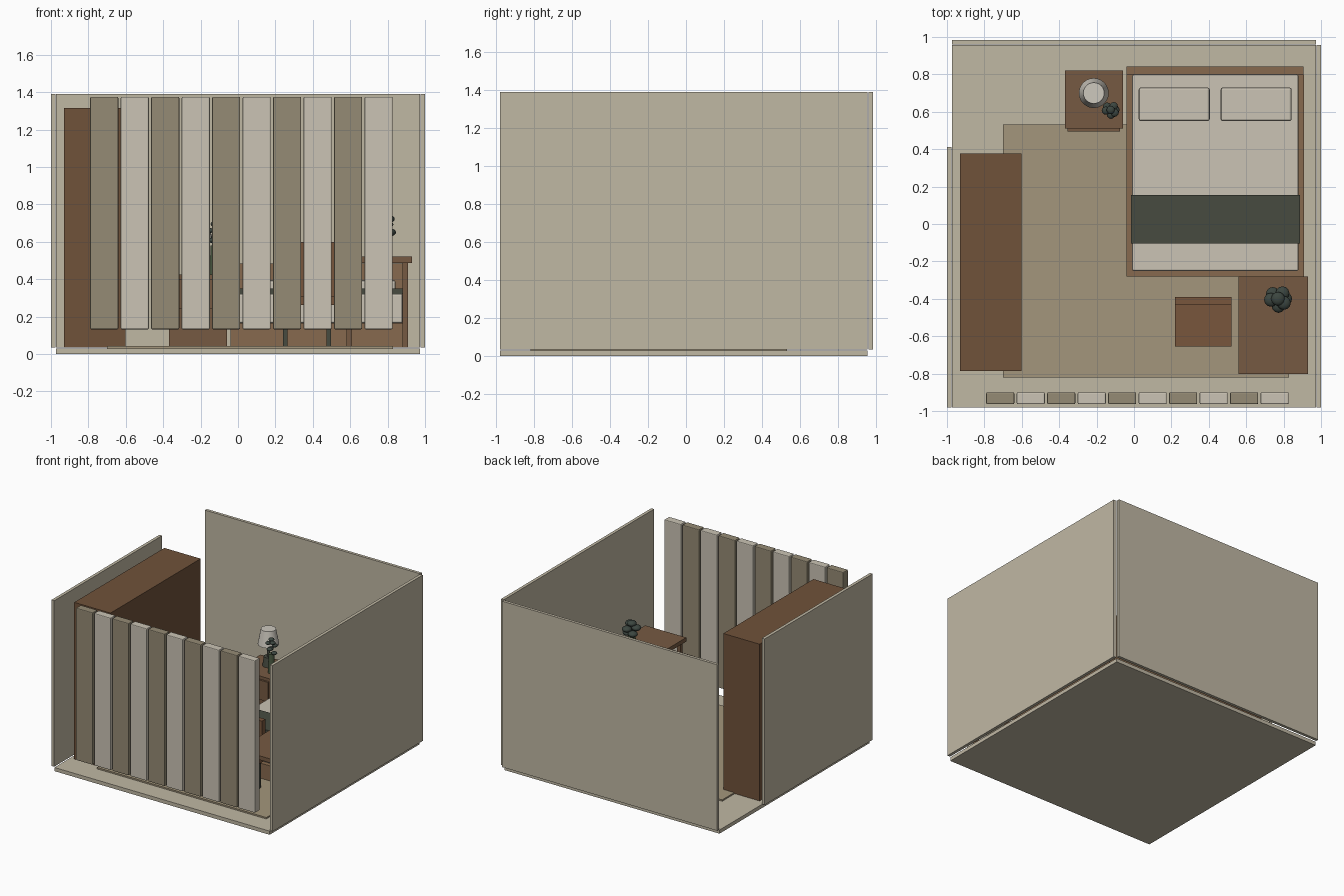
import bpy, bmesh, math
from mathutils import Matrix

if "Cube" in bpy.data.objects:
    bpy.data.objects.remove(bpy.data.objects["Cube"])


def mat(name, hexcode):
    m = bpy.data.materials.new(name)
    ch = [int(hexcode[i:i + 2], 16) / 255 for i in (0, 2, 4)]
    m.diffuse_color = [c / 12.92 if c < 0.04 else ((c + 0.055) / 1.055) ** 2.4 for c in ch] + [1]
    m.use_nodes = True
    m.node_tree.nodes["Principled BSDF"].inputs["Base Color"].default_value = m.diffuse_color
    return m


WALL = mat("plaster", "C0B8A4")
RUG = mat("rug_weave", "A3967C")
SLAT_D = mat("slat_taupe", "958B75")
LINEN = mat("linen", "CBC4B5")
WOOD_D = mat("dark_wood", "70523A")
WOOD = mat("wood", "765A42")
WOOD_L = mat("bed_wood", "876A4E")
SEAT = mat("chair_wood", "79563C")
GREEN = mat("green_cloth", "474B40")
LEAF = mat("leaf", "3C4640")
VASE = mat("vase_green", "4B5A42")
SHADE = mat("lampshade", "CDC8BE")


def finish(name, bm, material):
    me = bpy.data.meshes.new(name)
    bm.to_mesh(me)
    bm.free()
    me.materials.append(material)
    ob = bpy.data.objects.new(name, me)
    bpy.context.collection.objects.link(ob)
    return ob


def box(name, x, y, z, material, bevel=0):
    """Box from (min, max) ranges on each axis."""
    bm = bmesh.new()
    size = [r[1] - r[0] for r in (x, y, z)]
    mid = [(r[0] + r[1]) / 2 for r in (x, y, z)]
    bmesh.ops.create_cube(bm, size=1, matrix=Matrix.Translation(mid) @ Matrix.Diagonal((*size, 1)))
    ob = finish(name, bm, material)
    if bevel:
        b = ob.modifiers.new("bevel", "BEVEL")
        b.width, b.segments = bevel, 2
    return ob


def cone(name, x, y, z, r1, r2, material, caps=True):
    bm = bmesh.new()
    bmesh.ops.create_cone(bm, cap_ends=caps, segments=24, radius1=r1, radius2=r2, depth=z[1] - z[0],
                          matrix=Matrix.Translation((x, y, (z[0] + z[1]) / 2)))
    for f in bm.faces:
        f.smooth = len(f.verts) == 4
    return finish(name, bm, material)


def foliage(name, x, y, z, ring, r, height):
    """Cluster of flattened leaf balls winding up around a stem."""
    bm = bmesh.new()
    for i in range(7):
        a = i * math.radians(137)
        d = ring if i < 6 else 0
        m = Matrix.Translation((x + d * math.cos(a), y + d * math.sin(a), z + height * i / 6))
        bmesh.ops.create_uvsphere(bm, u_segments=12, v_segments=8, radius=r,
                                  matrix=m @ Matrix.Diagonal((1, 1, 0.6, 1)))
    for f in bm.faces:
        f.smooth = True
    return finish(name, bm, LEAF)


F = 0.035  # floor level

# Room shell
box("floor", (-.972, .972), (-.98, .956), (0, .03), WALL)
box("back_wall", (-.972, .972), (.961, .985), (F, 1.39), WALL)
box("right_wall", (.975, 1), (-.98, .956), (F, 1.39), WALL)
box("left_wall", (-1, -.975), (-.98, .413), (F, 1.39), WALL)
box("rug", (-.70, .83), (-.82, .533), (.03, .042), RUG)

# Slatted screen
for i in range(10):
    x0 = -.79 + i * .163
    box(f"screen_slat_{i + 1}", (x0, x0 + .15), (-.963, -.90), (.132, 1.375),
        LINEN if i % 2 else SLAT_D, .006)

# Wardrobe
box("wardrobe", (-.93, -.602), (-.785, .378), (F, 1.315), WOOD_D)

# Bed
box("bed_frame", (-.04, .91), (-.28, .80), (F, .165), WOOD_L)
box("headboard", (-.04, .905), (.80, .843), (F, .485), WOOD_L)
box("mattress", (-.01, .88), (-.25, .798), (.165, .322), LINEN, .008)
box("blanket", (-.017, .887), (-.105, .155), (.322, .35), GREEN)
for i, x0 in enumerate((.025, .463)):
    box(f"pillow_{i + 1}", (x0, x0 + .38), (.55, .73), (.322, .395), LINEN, .012)

# Nightstand with drawer front
box("nightstand", (-.37, -.06), (.51, .82), (F, .425), WOOD)
box("nightstand_drawer", (-.355, -.075), (.495, .51), (.24, .40), WOOD)

# Lamp
cone("lamp_base", -.215, .70, (.425, .50), .045, .035, GREEN)
cone("lamp_stem", -.215, .70, (.50, .62), .012, .012, GREEN)
cone("lamp_shade", -.215, .70, (.60, .725), .08, .056, SHADE)

# Small plant on nightstand
cone("small_vase", -.125, .61, (.425, .58), .026, .022, VASE)
foliage("small_plant", -.125, .61, .59, .026, .022, .105)

# Desk
box("desk_top", (.56, .93), (-.803, -.28), (.487, .52), WOOD)
for i, (x0, y0) in enumerate([(.58, -.785), (.88, -.785), (.58, -.33), (.88, -.33)]):
    box(f"desk_leg_{i + 1}", (x0, x0 + .03), (y0, y0 + .03), (F, .487), WOOD)

# Large plant on desk
cone("large_vase", .77, -.40, (.52, .65), .034, .028, VASE)
foliage("large_plant", .77, -.40, .65, .038, .037, .085)

# Chair
box("chair_seat", (.22, .52), (-.655, -.39), (.262, .308), SEAT)
box("chair_back", (.22, .52), (-.433, -.39), (.308, .598), SEAT)
for i, (x0, y0) in enumerate([(.24, -.635), (.472, -.635), (.24, -.435), (.472, -.435)]):
    box(f"chair_leg_{i + 1}", (x0, x0 + .025), (y0, y0 + .025), (F, .262), GREEN)
